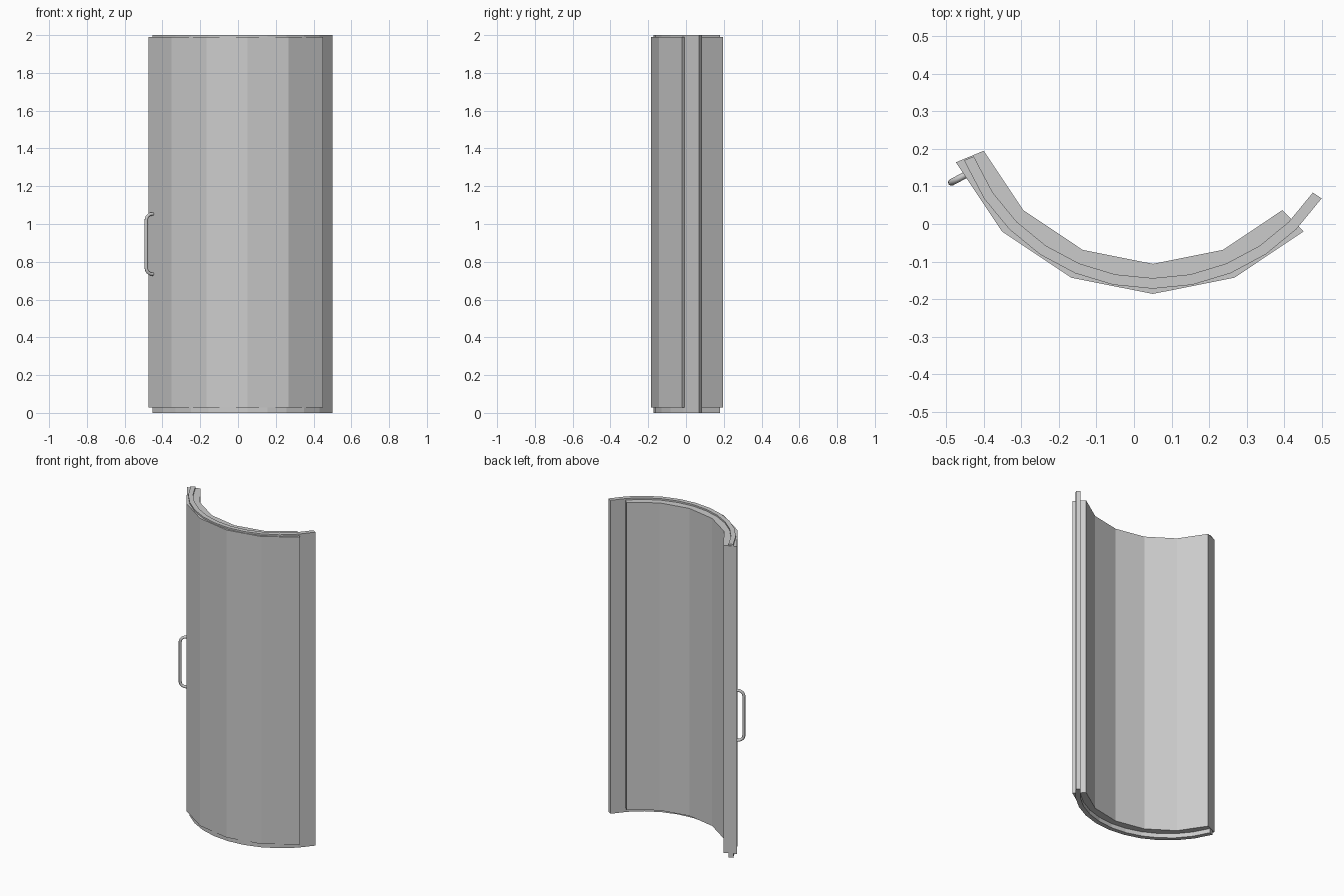
import bpy
import bmesh
from math import sin, cos, pi, radians
from mathutils import Vector

cube = bpy.data.objects.get("Cube")
if cube:
    bpy.data.objects.remove(cube, do_unlink=True)


def make_material(name, value):
    mat = bpy.data.materials.new(name)
    mat.use_nodes = True
    colour = (value, value, value, 1)
    mat.diffuse_color = colour
    mat.node_tree.nodes["Principled BSDF"].inputs["Base Color"].default_value = colour
    return mat


grey = make_material("light grey", 0.6)


def curved_wall(name, centre, outer, inner, angles, bottom, top):
    """Sweep a band of wall around a vertical axis; angle 0 faces the front."""
    bm = bmesh.new()

    def ring(radius, order):
        return [bm.verts.new((centre[0] + radius * sin(radians(a)),
                              centre[1] - radius * cos(radians(a)), bottom))
                for a in order]

    front, back = ring(outer, angles), ring(inner, angles)
    quads = [bm.faces.new((front[i], front[i + 1], back[i + 1], back[i]))
             for i in range(len(angles) - 1)]
    top_part = bmesh.ops.extrude_face_region(bm, geom=quads)["geom"]
    moved = [v for v in top_part if isinstance(v, bmesh.types.BMVert)]
    bmesh.ops.translate(bm, verts=moved, vec=(0, 0, top - bottom))
    bmesh.ops.recalc_face_normals(bm, faces=bm.faces)
    mesh = bpy.data.meshes.new(name)
    bm.to_mesh(mesh)
    bm.free()
    mesh.materials.append(grey)
    obj = bpy.data.objects.new(name, mesh)
    bpy.context.collection.objects.link(obj)
    return obj


# Thick sliding door with broad facets
door_angles = [22.5 * i for i in range(-3, 3)]
curved_wall("sliding_door", (0.05, 0.381), 0.567, 0.487, door_angles, 0.028, 1.99)

# Thin fixed panel with finer facets, running past the door on the left
panel_angles = [-68.4] + [11.25 * i for i in range(-5, 6)]
curved_wall("fixed_panel", (0.05, 0.368), 0.54, 0.512, panel_angles, 0, 2)

# Pull handle: a tube with two rounded corners
root = Vector((-0.44, 0.135, 0))
out = Vector((-0.88, -0.47, 0)).normalized()
reach, low, high, bend = 0.052, 0.735, 1.053, 0.034
path = [root + Vector((0, 0, high))]
for i in range(7):
    t = i / 6 * pi / 2
    path.append(root + out * (reach - bend + bend * sin(t))
                + Vector((0, 0, high - bend + bend * cos(t))))
path += [Vector((p.x, p.y, low + high - p.z)) for p in reversed(path)]

curve = bpy.data.curves.new("handle", "CURVE")
curve.dimensions = "3D"
curve.bevel_depth = 0.009
curve.bevel_resolution = 2
curve.use_fill_caps = True
spline = curve.splines.new("POLY")
spline.points.add(len(path) - 1)
for point, co in zip(spline.points, path):
    point.co = (*co, 1)
curve.materials.append(grey)
handle = bpy.data.objects.new("handle", curve)
bpy.context.collection.objects.link(handle)
bpy.context.view_layer.objects.active = handle
handle.select_set(True)
bpy.ops.object.convert(target="MESH")
bpy.ops.object.shade_smooth_by_angle(angle=radians(50))
